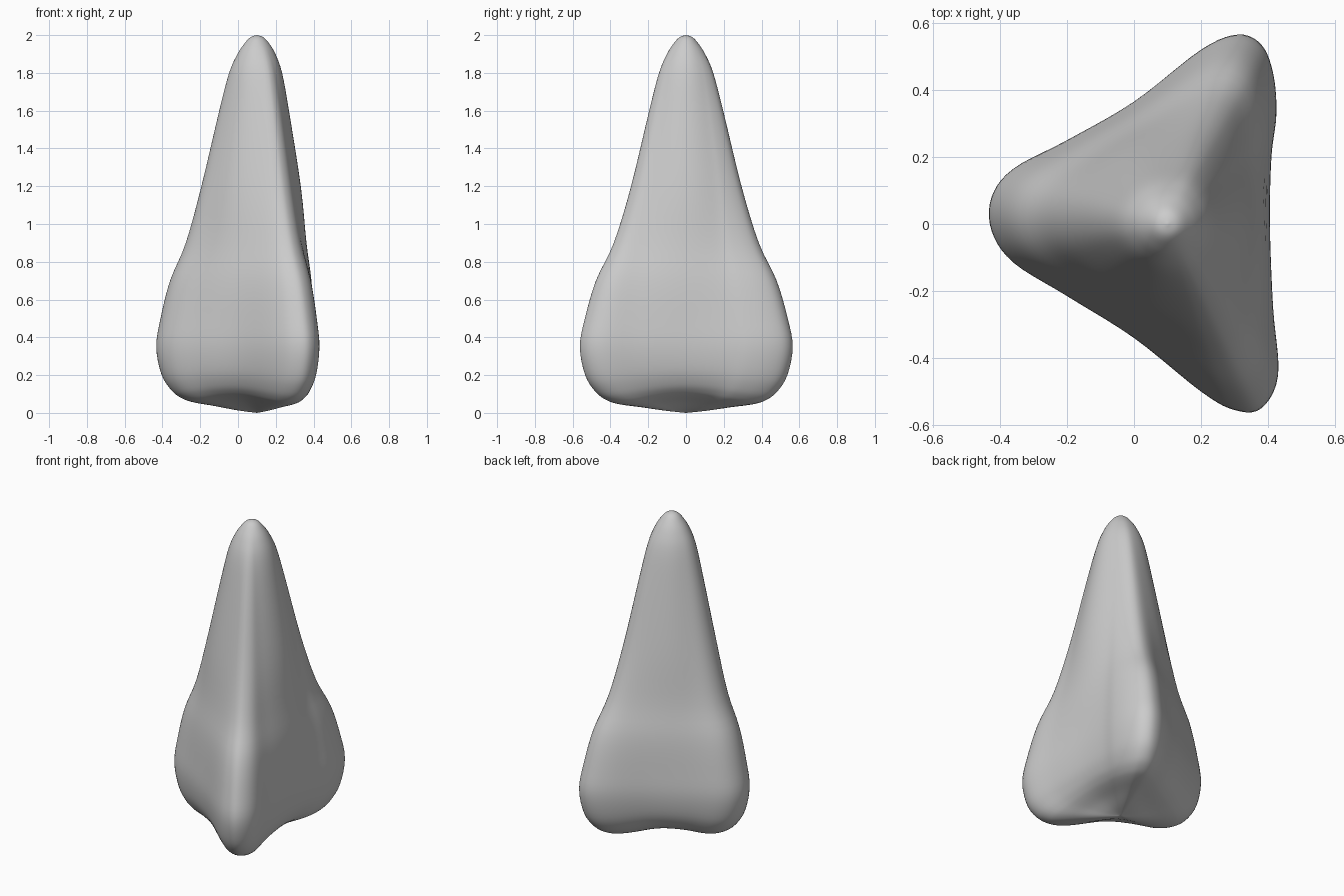
import bpy, bmesh
from mathutils import Vector

cube = bpy.data.objects.get("Cube")
if cube:
    bpy.data.objects.remove(cube, do_unlink=True)


def catmull(p0, p1, p2, p3, t):
    """Point on a smooth curve between p1 and p2."""
    return 0.5 * (2 * p1 + (p2 - p0) * t + (2 * p0 - 5 * p1 + 4 * p2 - p3) * t ** 2
                  + (3 * p1 - p0 - 3 * p2 + p3) * t ** 3)


def smooth(points, steps, closed):
    pts = [Vector(p) for p in points]
    n = len(pts)

    def at(i):
        return pts[i % n] if closed else pts[max(0, min(n - 1, i))]

    spans = n if closed else n - 1
    out = [catmull(at(i - 1), at(i), at(i + 1), at(i + 2), s / steps)
           for i in range(spans) for s in range(steps)]
    return out if closed else out + [pts[-1]]


# Three-lobed outline at the widest height
centre = Vector((0.1, 0))
outline = smooth([
    (.405, 0), (.41, .2), (.425, .33), (.415, .45), (.38, .535), (.31, .565), (.2, .52),
    (0, .365), (-.2, .25), (-.36, .165), (-.425, .08), (-.425, -.02), (-.36, -.115),
    (-.2, -.215), (0, -.34), (.2, -.5), (.3, -.555), (.38, -.55), (.43, -.45), (.415, -.25),
], 5, True)

# Height, outline scale, round offset, lift of the hollows between lobes
profile = smooth([
    (0, 0, 0, 0), (.012, .2, 0, .01), (.03, .42, 0, .03), (.045, .62, 0, .045),
    (.065, .74, 0, .05), (.11, .85, 0, .045), (.2, .95, 0, .03), (.35, 1, 0, 0),
    (.5, .92, .02, 0), (.7, .75, .06, 0), (.9, .5, .11, 0), (1.2, .27, .15, 0),
    (1.6, .13, .13, 0), (1.8, .06, .115, 0), (1.9, .02, .092, 0), (1.96, 0, .062, 0),
    (1.99, 0, .032, 0), (2, 0, 0, 0),
], 4, False)

# Loft the rings between the two poles
bm = bmesh.new()
rings = []
for z, scale, offset, lift in profile[1:-1]:
    ring = []
    for p in outline:
        d = p - centre
        xy = centre + d * scale + d.normalized() * offset
        hollow = max(0, min(1, (0.6 - d.length) / 0.3))
        ring.append(bm.verts.new((xy.x, xy.y, z + lift * hollow)))
    rings.append(ring)
n = len(outline)
for low, high in zip(rings, rings[1:]):
    for i in range(n):
        j = (i + 1) % n
        bm.faces.new((low[i], low[j], high[j], high[i]))
for ring, z in ((rings[0], 0), (rings[-1], 2)):
    pole = bm.verts.new((centre.x, centre.y, z))
    for i in range(n):
        bm.faces.new((ring[i], ring[(i + 1) % n], pole))
bmesh.ops.recalc_face_normals(bm, faces=bm.faces)
for f in bm.faces:
    f.smooth = True

mesh = bpy.data.meshes.new("lobed_cone")
bm.to_mesh(mesh)
bm.free()
body = bpy.data.objects.new("lobed_cone", mesh)
bpy.context.collection.objects.link(body)

# Plain grey finish
grey = bpy.data.materials.new("light_grey")
grey.use_nodes = True
colour = (0.6, 0.6, 0.6, 1)
grey.diffuse_color = colour
grey.node_tree.nodes["Principled BSDF"].inputs["Base Color"].default_value = colour
mesh.materials.append(grey)
